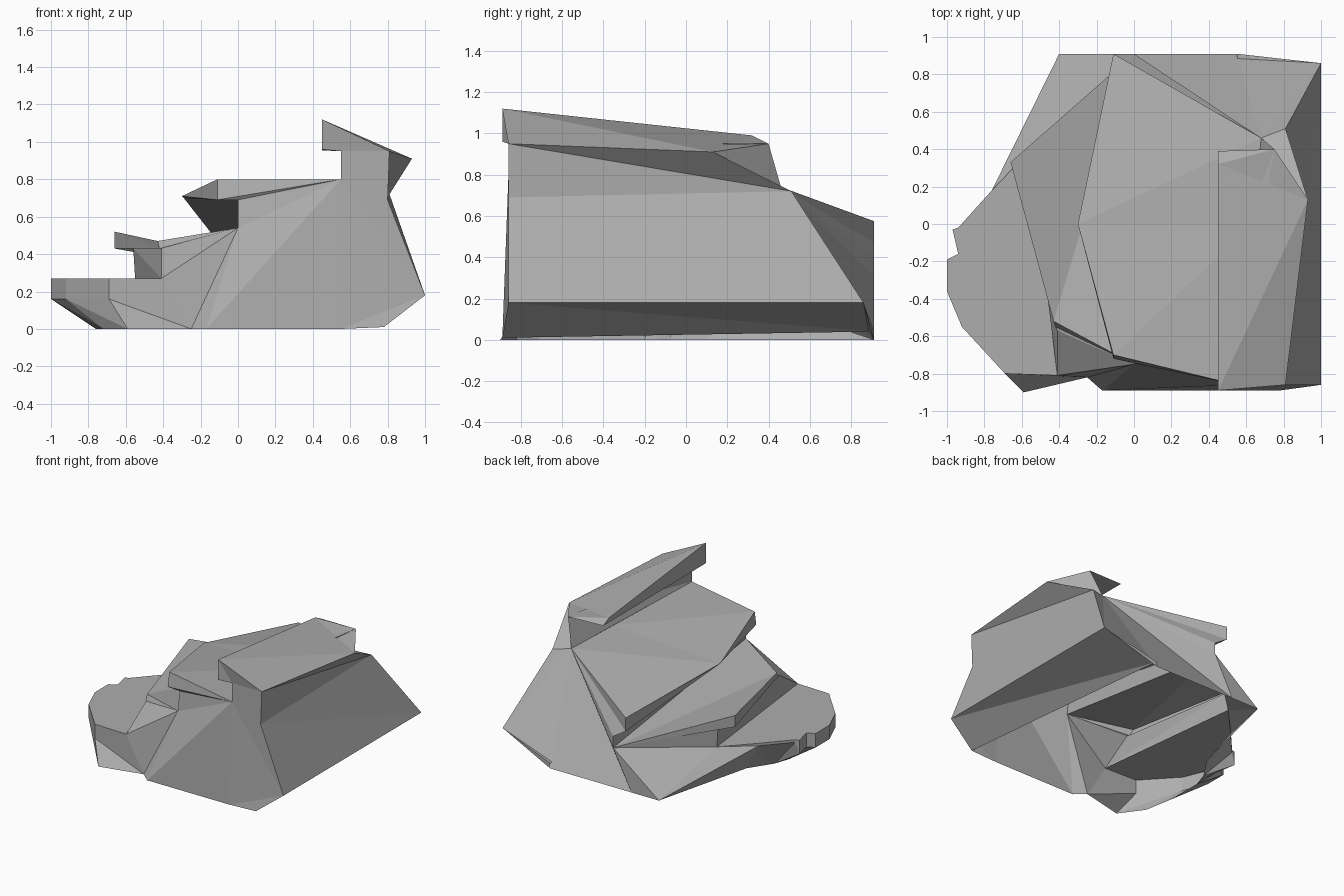
import bpy
import bmesh

cube = bpy.data.objects.get("Cube")
if cube:
    bpy.data.objects.remove(cube, do_unlink=True)

# One flat stone colour
stone = bpy.data.materials.new("grey_stone")
stone.use_nodes = True
stone_colour = (0.42, 0.42, 0.42, 1)
stone.diffuse_color = stone_colour
stone_shader = next(n for n in stone.node_tree.nodes if n.type == "BSDF_PRINCIPLED")
stone_shader.inputs["Base Color"].default_value = stone_colour
stone_shader.inputs["Roughness"].default_value = 0.9


def loft(name, stations, front_feet, back_feet, front_cap, back_cap):
    """Skin matching open chains of points into a shell with no floor.
    Each cap lists the polygons closing a chain down to its ground feet."""
    bm = bmesh.new()
    rows = [[bm.verts.new(point) for point in chain] for chain in stations]
    for row, following in zip(rows, rows[1:]):
        for i in range(len(row) - 1):
            bm.faces.new((row[i], row[i + 1], following[i + 1], following[i]))
    for row, feet, cap in ((rows[0], front_feet, front_cap), (rows[-1], back_feet, back_cap)):
        ring = row + [bm.verts.new(point) for point in feet]
        for polygon in cap:
            bm.faces.new([ring[i] for i in polygon])
    bmesh.ops.remove_doubles(bm, verts=bm.verts[:], dist=0.001)
    quads = [face for face in bm.faces if len(face.verts) == 4]
    bmesh.ops.triangulate(bm, faces=quads, quad_method="ALTERNATE")
    bmesh.ops.recalc_face_normals(bm, faces=bm.faces[:])
    mesh = bpy.data.meshes.new(name)
    bm.to_mesh(mesh)
    bm.free()
    mesh.materials.append(stone)
    rock = bpy.data.objects.new(name, mesh)
    bpy.context.collection.objects.link(rock)


# Ground and seam points shared by neighbouring parts
ridge_foot_front, ridge_foot_back = (.55, -.89, 0), (.55, .91, 0)
upper_foot_front, upper_foot_back = (-.17, -.89, 0), (-.16, .91, 0)
shelf_foot_front, shelf_foot_back = (-.25, -.82, 0), (-.4, .91, 0)
ridge_seam_front, ridge_seam_back = (.55, -.86, .8), (.68, .46, .74)
upper_seam_front, upper_seam_back = (0, -.75, .54), (0, .91, .31)
shelf_seam_front, shelf_seam_back = (-.41, -.81, .27), (-.55, .4, .27)

# End cap layouts: a fan from the inner seam, and a ladder around the crest notch
fan_cap = [(0, i, i + 1) for i in range(1, 6)]
crest_cap = [(3, 4, 6), (4, 5, 6), (2, 3, 6, 7), (1, 2, 7), (0, 1, 7, 8)]

# Tall ridge with an overhanging crest
loft("ridge", [
    [(.78, -.89, .01), (1, -.86, .18), (.8, -.86, .69), (.81, -.86, .95),
     (.45, -.89, 1.12), (.45, -.89, .96), (.55, -.86, .95), ridge_seam_front],
    [(.55, .91, .04), (1, .86, .18), (.81, .51, .72), (.93, .13, .91),
     (.45, .32, .99), (.45, .39, .955), (.75, .4, .95), ridge_seam_back],
], [ridge_foot_front], [ridge_foot_back], crest_cap, crest_cap)

# Broad upper terrace with an undercut lip bulging at the middle
loft("upper_terrace", [
    [ridge_seam_front, (-.11, -.7, .8), (-.11, -.72, .69), (0, -.73, .69), upper_seam_front],
    [(.635, 0, .76), (-.3, 0, .71), (-.29, 0, .7), (0, 0, .56), (0, 0, .436)],
    [ridge_seam_back, (-.11, .91, .575), (-.11, .91, .47), (0, .91, .4), upper_seam_back],
], [upper_foot_front, ridge_foot_front], [upper_foot_back, ridge_foot_back], fan_cap, fan_cap)

# Middle terrace, its lip growing toward the back
loft("middle_terrace", [
    [upper_seam_front, (-.43, -.52, .47), (-.42, -.55, .43), (-.41, -.57, .43), shelf_seam_front],
    [upper_seam_back, (-.66, .33, .52), (-.66, .33, .43), (-.56, .4, .43), shelf_seam_back],
], [shelf_foot_front, upper_foot_front], [shelf_foot_back, upper_foot_back], fan_cap, fan_cap)

# Low shelf: flat top, thin rim, and a skirt sloping in to the ground
rim = [(-.69, -.8), (-.92, -.55), (-1, -.36), (-1, -.19), (-.94, -.16),
       (-.97, -.03), (-.94, -.02), (-.76, .18), (-.76, .18)]
skirt = [(-.59, -.9), (-.72, -.72), (-.76, -.5), (-.76, -.2), (-.74, -.14),
         (-.72, -.08), (-.7, -.05), (-.6, .1), shelf_foot_back[:2]]


def shelf_chain(start, outline, height, back_height, end):
    """Outline points at one height, changing where the rim thins at the back."""
    return [start] + [(x, y, height if y < -.025 else back_height) for x, y in outline] + [end]


loft("low_shelf", [
    shelf_chain(shelf_seam_front, rim, .27, .27, shelf_seam_back),
    shelf_chain(shelf_seam_front, rim, .16, .25, shelf_seam_back),
    shelf_chain(shelf_foot_front, skirt, 0, 0, shelf_foot_back),
], [], [], [range(len(rim) + 2)], [])
